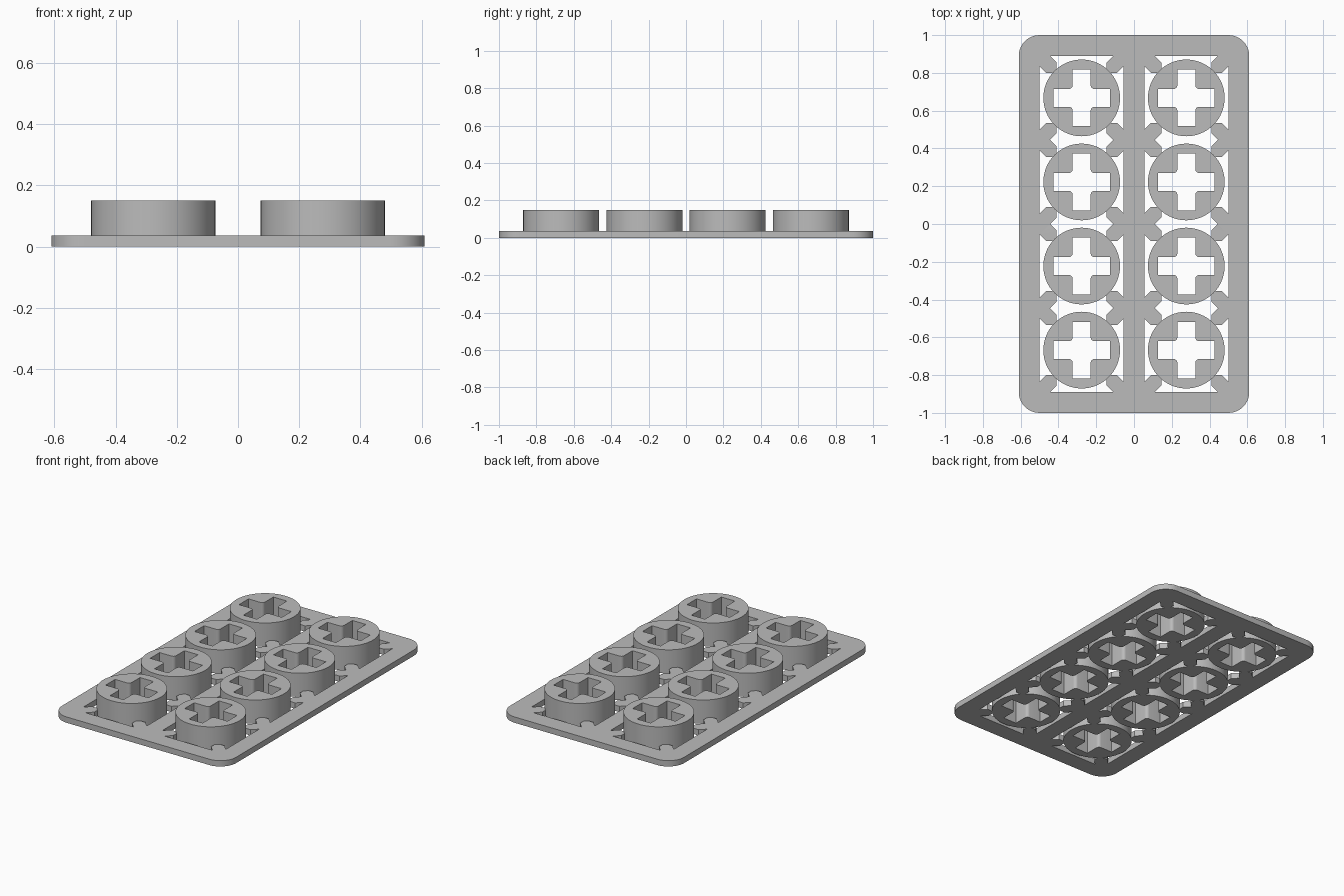
import bpy
import math

cube = bpy.data.objects.get("Cube")
if cube:
    bpy.data.objects.remove(cube, do_unlink=True)

grey = bpy.data.materials.new("plain grey")
grey.use_nodes = True
grey.diffuse_color = (0.5, 0.5, 0.5, 1)
grey.node_tree.nodes["Principled BSDF"].inputs["Base Color"].default_value = (0.5, 0.5, 0.5, 1)

PITCH = 0.445          # cell size
H = PITCH / 2
COLUMN = 0.277         # x of each column of sockets
ROWS = [(i - 1.5) * PITCH for i in range(4)]
TIP, W = 0.132, 0.055  # strut tip and strut edge offset


def arc(cx, cy, r, start, end, n):
    """Points along an arc, angles in degrees."""
    steps = [math.radians(start + (end - start) * i / n) for i in range(n + 1)]
    return [(cx + r * math.cos(a), cy + r * math.sin(a)) for a in steps]


def plate(name, outlines, height, location=(0, 0)):
    """Extrude nested outlines upward from z = 0 into a smooth-sided mesh."""
    curve = bpy.data.curves.new(name, "CURVE")
    curve.dimensions = "2D"
    curve.fill_mode = "BOTH"
    curve.extrude = height / 2
    for points in outlines:
        spline = curve.splines.new("POLY")
        spline.points.add(len(points) - 1)
        for p, (x, y) in zip(spline.points, points):
            p.co = (x, y, 0, 1)
        spline.use_cyclic_u = True
    obj = bpy.data.objects.new(name, curve)
    obj.location = (*location, height / 2)
    bpy.context.collection.objects.link(obj)
    bpy.ops.object.select_all(action="DESELECT")
    obj.select_set(True)
    bpy.context.view_layer.objects.active = obj
    bpy.ops.object.convert(target="MESH")
    obj = bpy.context.object
    obj.name = name
    bpy.ops.object.mode_set(mode="EDIT")
    bpy.ops.mesh.select_all(action="SELECT")
    bpy.ops.mesh.remove_doubles(threshold=0.0001)
    bpy.ops.mesh.normals_make_consistent(inside=False)
    bpy.ops.object.mode_set(mode="OBJECT")
    bpy.ops.object.shade_smooth_by_angle(angle=math.radians(35))
    obj.data.materials.clear()
    obj.data.materials.append(grey)
    return obj


# Base frame: rounded rectangle with two long windows and diagonal struts
R = 0.11
border = []
for sx, sy, start in ((1, 1, 0), (-1, 1, 90), (-1, -1, 180), (1, -1, 270)):
    border += arc(sx * (0.61 - R), sy * (1 - R), R, start, start + 90, 10)

half_cell = [(TIP, -TIP - W), (TIP, -TIP), (TIP + W, -TIP), (H, -H + W)]
cell_side = half_cell + [(x, -y) for x, y in reversed(half_cell)]
side = [(H - W, ROWS[0] - H)]
for row in ROWS:
    side += [(x, y + row) for x, y in cell_side] + [(H - W, row + H)]
window = side + [(-x, -y) for x, y in side]
windows = [[(x + s * COLUMN, y) for x, y in window] for s in (-1, 1)]
plate("base_frame", [border] + windows, 0.037)

# Round sockets with a cross-shaped hole
A, L, F = 0.0475, 0.15, 0.02   # arm half width, arm length, corner fillet
arm = [(L, -A), (L, A)] + arc(A + F, A + F, F, 270, 180, 5)
cross = []
for turn in range(4):
    c, s = round(math.cos(turn * math.pi / 2)), round(math.sin(turn * math.pi / 2))
    cross += [(x * c - y * s, x * s + y * c) for x, y in arm]
circle = arc(0, 0, 0.203, 0, 360, 64)[:-1]
for sx, column in ((-1, "right"), (1, "left")):
    for number, row in enumerate(ROWS, 1):
        plate(f"{column}_socket_{number}", [circle, cross], 0.15, (sx * COLUMN, row))
